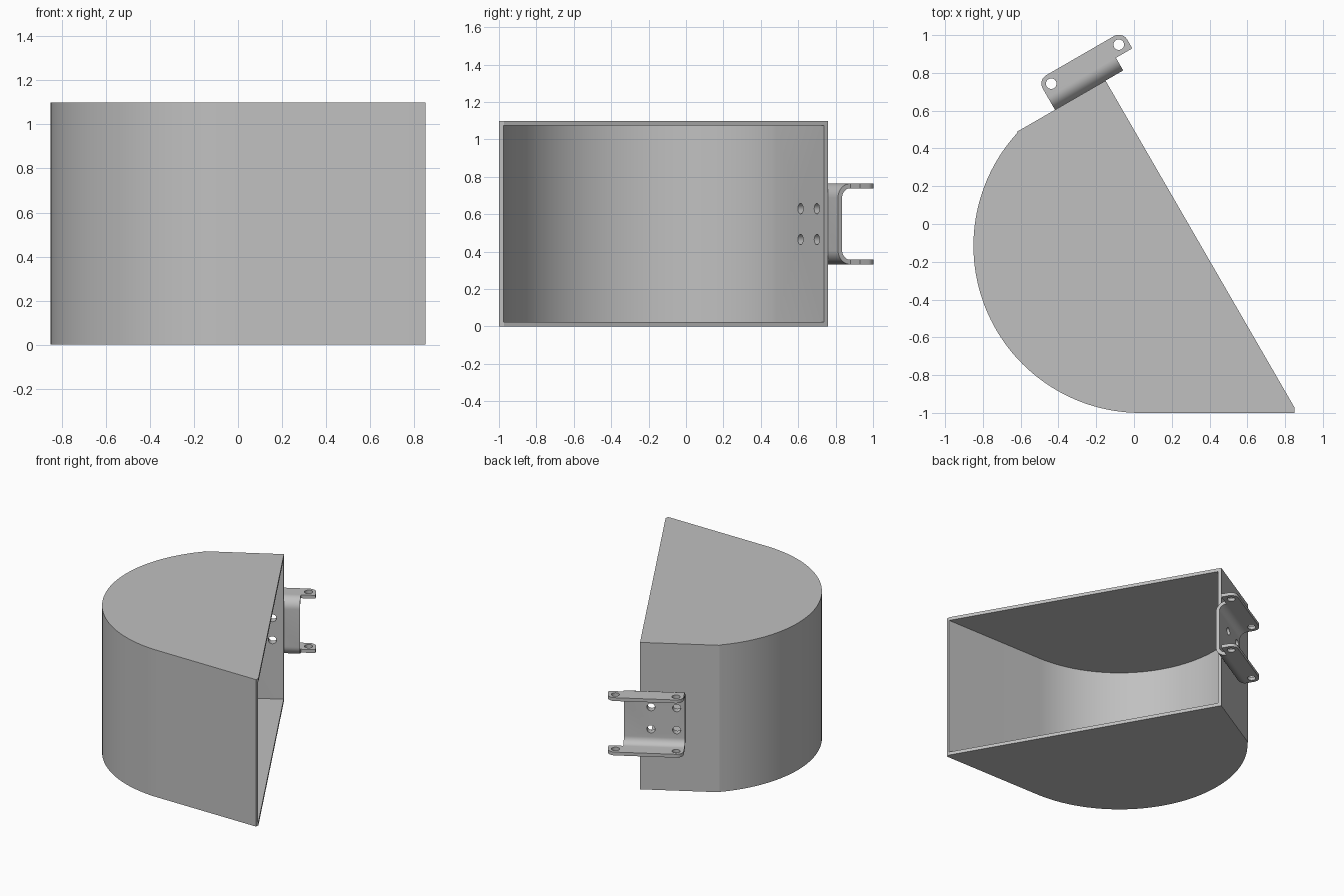
import bpy, bmesh
from math import cos, sin, radians
from mathutils import Vector, Matrix

cube = bpy.data.objects.get("Cube")
if cube:
    bpy.data.objects.remove(cube, do_unlink=True)

steel = bpy.data.materials.new("plain_grey_steel")
steel.use_nodes = True
grey = (0.53, 0.53, 0.53, 1)
steel.diffuse_color = grey
steel.node_tree.nodes["Principled BSDF"].inputs["Base Color"].default_value = grey

# Slanted back wall: u runs along it, n points out of it
CORNER = Vector((-0.62, 0.488, 0))
U = Vector((cos(radians(30)), sin(radians(30)), 0))
N = Vector((-U.y, U.x, 0))
Z = Vector((0, 0, 1))


def frame(a, b, c, origin=CORNER):
    return Matrix.Translation(origin) @ Matrix((a, b, c)).transposed().to_4x4()


def arc(cx, cy, r, start, end, steps):
    angles = [radians(start + (end - start) * i / steps) for i in range(steps + 1)]
    return [(cx + r * cos(a), cy + r * sin(a)) for a in angles]


def prism(name, points, low, high, matrix=Matrix()):
    bm = bmesh.new()
    face = bm.faces.new([bm.verts.new((x, y, low)) for x, y in points])
    top = bmesh.ops.extrude_face_region(bm, geom=[face])["geom"]
    verts = [v for v in top if isinstance(v, bmesh.types.BMVert)]
    bmesh.ops.translate(bm, verts=verts, vec=(0, 0, high - low))
    bmesh.ops.transform(bm, matrix=matrix, verts=bm.verts)
    bmesh.ops.recalc_face_normals(bm, faces=bm.faces)
    mesh = bpy.data.meshes.new(name)
    bm.to_mesh(mesh)
    bm.free()
    mesh.materials.append(steel)
    obj = bpy.data.objects.new(name, mesh)
    bpy.context.collection.objects.link(obj)
    return obj


def boolean(obj, cutter, operation="DIFFERENCE"):
    mod = obj.modifiers.new("cut", "BOOLEAN")
    mod.operation, mod.object, mod.solver = operation, cutter, "EXACT"
    bpy.context.view_layer.update()
    graph = bpy.context.evaluated_depsgraph_get()
    mesh = bpy.data.meshes.new_from_object(obj.evaluated_get(graph))
    obj.modifiers.clear()
    obj.data = mesh
    bpy.data.objects.remove(cutter, do_unlink=True)


def drill(obj, x, y, low, high, matrix):
    boolean(obj, prism("drill", arc(x, y, 0.028, 0, 345, 23), low, high, matrix))


def local(u, n):
    return (CORNER + U * u + N * n).to_2d()


# Bucket body: curved shell with flat ends, hollowed through its mouth
T, HEIGHT = 0.025, 1.1
cx, cy, R = 0.035, -0.115, 0.885
outline = [(0.85, -0.972), local(0.542, 0), local(0, 0)]
outline += arc(cx, cy, R, 137.5, 270, 56) + [(0.85, -1)]
bucket = prism("bucket_body", outline, 0, HEIGHT)
cavity = [(1.1, -1 + T), (1.1, 0.6), local(0.8, -T)]
cavity += arc(cx, cy, R - T, 136.1, 270, 56)
boolean(bucket, prism("cavity", cavity, T, HEIGHT - T))

# Mounting bracket: bent channel trimmed to a side outline with rounded ears
z0, z1, bend = 0.332, 0.764, 0.075
channel = [(0.25, z0)] + arc(bend, z0 + bend, bend, 270, 180, 10)
channel += arc(bend, z1 - bend, bend, 180, 90, 10) + [(0.25, z1), (0.25, z1 - T)]
channel += arc(bend, z1 - bend, bend - T, 90, 180, 10)
channel += arc(bend, z0 + bend, bend - T, 180, 270, 10) + [(0.25, z0 + T)]
bracket = prism("mounting_bracket", channel, 0.2, 0.8, frame(N, Z, U))
ears = [(0.233, -0.01), (0.65, -0.01), (0.65, 0.077), (0.75, 0.077)]
ears += arc(0.698, 0.13, 0.052, 0, 90, 10) + arc(0.285, 0.13, 0.052, 90, 180, 10)
boolean(bracket, prism("trim", ears, 0.2, 0.9, frame(U, N, Z)), "INTERSECT")

# Pin holes through both ears
for u in (0.285, 0.698):
    drill(bracket, u, 0.13, 0.2, 0.9, frame(U, N, Z))

# Bolt holes through the bracket web and the bucket wall
for u in (0.29, 0.465):
    for z in (0.465, 0.63):
        for part in (bracket, bucket):
            drill(part, z, u, -0.06, 0.06, frame(Z, U, N))

for part in (bucket, bracket):
    bpy.ops.object.select_all(action="DESELECT")
    part.select_set(True)
    bpy.context.view_layer.objects.active = part
    bpy.ops.object.shade_smooth_by_angle(angle=radians(25))
